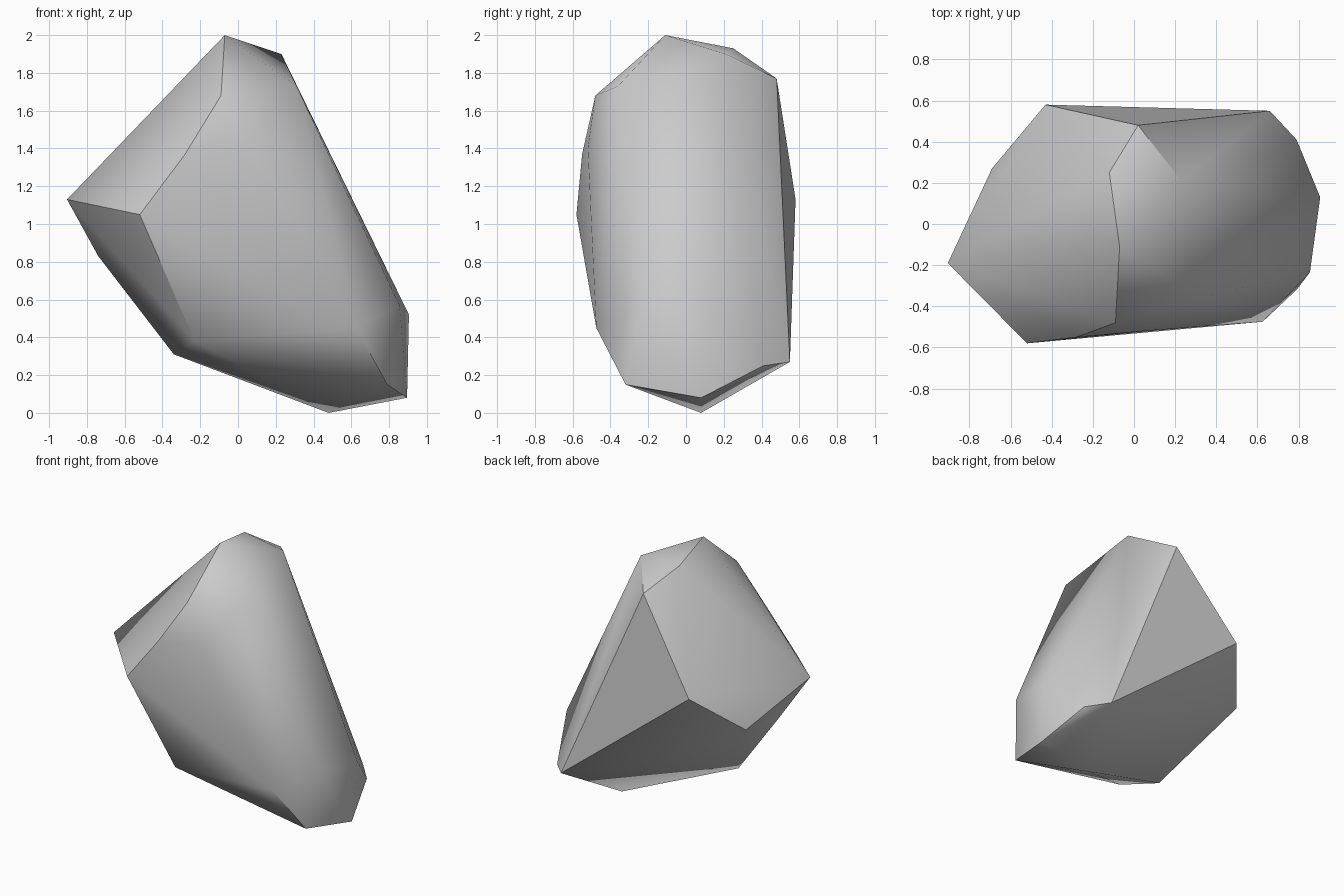
import bpy, bmesh
from math import radians

if "Cube" in bpy.data.objects:
    bpy.data.objects.remove(bpy.data.objects["Cube"])

# Corner points of the chiselled boulder, grouped by region
crown = [(-0.07, -0.11, 2.0), (0.23, 0.21, 1.90), (0.31, -0.36, 1.73),
         (-0.09, -0.48, 1.68), (0.02, 0.48, 1.77), (-0.12, 0.25, 1.93)]
waist = [(-0.52, -0.58, 1.05), (-0.905, -0.19, 1.13), (-0.43, 0.58, 1.13),
         (-0.69, 0.27, 0.85), (-0.74, -0.05, 0.83),
         (-0.28, -0.55, 1.37), (0.05, -0.52, 1.40)]
toe = [(0.905, 0.13, 0.52), (0.855, -0.235, 0.57), (0.625, -0.475, 0.45),
       (0.66, 0.55, 0.27), (0.79, 0.41, 0.25)]
base = [(-0.34, -0.14, 0.31), (-0.23, -0.42, 0.38), (0.48, 0.08, 0.0),
        (0.895, 0.08, 0.08), (0.79, -0.32, 0.15)]

# Wrap the corners in a hull to make the flat-cut faces
bm = bmesh.new()
for p in crown + waist + toe + base:
    bm.verts.new(p)
bmesh.ops.convex_hull(bm, input=bm.verts[:])
loose = [v for v in bm.verts if not v.link_faces]
bmesh.ops.delete(bm, geom=loose, context='VERTS')
bmesh.ops.recalc_face_normals(bm, faces=bm.faces[:])

mesh = bpy.data.meshes.new("boulder")
bm.to_mesh(mesh)
bm.free()
boulder = bpy.data.objects.new("boulder", mesh)
bpy.context.collection.objects.link(boulder)

# Soft shading over shallow folds, crisp main ridges
bpy.context.view_layer.objects.active = boulder
boulder.select_set(True)
bpy.ops.object.shade_smooth_by_angle(angle=radians(40))
